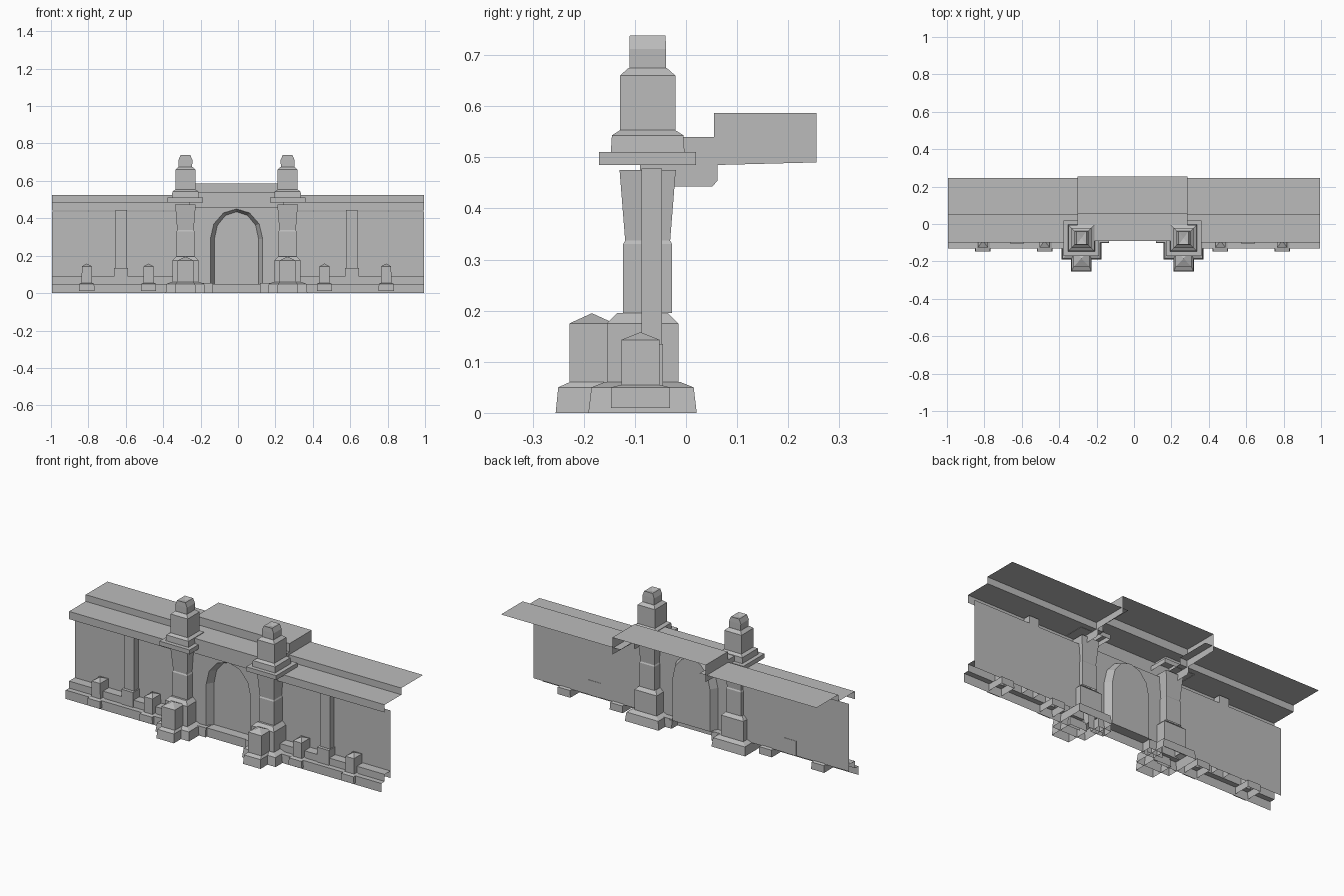
import bpy
import math

cube = bpy.data.objects.get("Cube")
if cube:
    bpy.data.objects.remove(cube, do_unlink=True)

stone = bpy.data.materials.new("grey_stone")
stone.use_nodes = True
GREY = (0.5, 0.5, 0.5, 1)
stone.diffuse_color = GREY
stone.node_tree.nodes["Principled BSDF"].inputs["Base Color"].default_value = GREY

MID = -0.008  # centre line of the gateway


def make(name, verts, faces):
    mesh = bpy.data.meshes.new(name)
    mesh.from_pydata(verts, [], faces)
    mesh.materials.append(stone)
    mesh.update()
    obj = bpy.data.objects.new(name, mesh)
    bpy.context.scene.collection.objects.link(obj)
    return obj


def stack(name, cx, cy, rings, apex=None, closed=True):
    """Rectangular shell through rings of (half x, half y, z), open below."""
    verts, faces = [], []
    for hx, hy, z in rings:
        verts += [(cx + sx * hx, cy + sy * hy, z)
                  for sx, sy in ((-1, -1), (1, -1), (1, 1), (-1, 1))]
    for r in range(len(rings) - 1):
        for i in range(4):
            j = (i + 1) % 4
            faces.append((4 * r + i, 4 * r + j, 4 * r + 4 + j, 4 * r + 4 + i))
    top = len(verts) - 4
    if apex is not None:
        verts.append((cx, cy, apex))
        faces += [(top + i, top + (i + 1) % 4, top + 4) for i in range(4)]
    elif closed:
        faces.append(tuple(range(top, top + 4)))
    return make(name, verts, faces)


def square(*rings):
    return [(h, h, z) for h, z in rings]


def strip(name, x0, x1, profile):
    """Sheet swept along x from a (y, z) profile running front to back."""
    n = len(profile)
    verts = [(x, y, z) for x in (x0, x1) for y, z in profile]
    return make(name, verts, [(i, n + i, n + i + 1, i + 1) for i in range(n - 1)])


def side_plate(name, x, outline):
    return make(name, [(x, y, z) for y, z in outline], [tuple(range(len(outline)))])


# Side wings: wall, plinth moulding, cornice, pilasters and posts
for side, label in ((-1, "right"), (1, "left")):
    end, inner = side * 0.995, MID + side * 0.25
    x0, x1 = min(end, inner), max(end, inner)
    strip(label + "_wall", x0, x1, [(-0.048, 0.05), (-0.048, 0.435)])
    strip(label + "_plinth", x0, x1,
          [(-0.13, 0.0), (-0.13, 0.05), (-0.1, 0.05), (-0.1, 0.09), (-0.048, 0.09)])
    strip(label + "_cornice", x0, x1,
          [(-0.1, 0.443), (-0.1, 0.487), (0.05, 0.487), (0.05, 0.525), (0.245, 0.525)])
    px = MID + side * 0.617
    stack(label + "_pilaster", px, -0.067, [(0.031, 0.02, 0.13), (0.031, 0.02, 0.478)])
    stack(label + "_pilaster_block", px, -0.075, [(0.037, 0.03, 0.05), (0.037, 0.03, 0.135)])
    for k, off in enumerate((0.47, 0.8)):
        stack(f"{label}_post_{k}", MID + side * off, -0.089,
              [(0.041, 0.058, 0.01), (0.039, 0.057, 0.05), (0.028, 0.037, 0.055),
               (0.027, 0.037, 0.143)], apex=0.158)

# Towers
for side, label in ((-1, "right"), (1, "left")):
    tx = MID + side * 0.273
    stack(label + "_tower_base", tx, -0.085,
          square((0.106, 0), (0.1, 0.05), (0.075, 0.06), (0.07, 0.06),
                 (0.07, 0.175), (0.05, 0.195)))
    stack(label + "_tower_shaft", tx, -0.075,
          square((0.048, 0.195), (0.048, 0.33), (0.044, 0.337), (0.055, 0.475)),
          closed=False)
    stack(label + "_tower_cap", tx, -0.075,
          square((0.095, 0.485), (0.095, 0.51), (0.072, 0.51), (0.07, 0.543),
                 (0.054, 0.553), (0.054, 0.66), (0.037, 0.675)))
    stack(label + "_finial", tx, -0.075,
          [(0.036, 0.036, 0.675), (0.037, 0.036, 0.712), (0.026, 0.035, 0.738)], apex=0.73)
    stack(label + "_pedestal", tx, -0.184,
          [(0.055, 0.071, 0), (0.052, 0.066, 0.05), (0.042, 0.044, 0.06),
           (0.042, 0.044, 0.175)], apex=0.195)

# Raised centre cornice with its end plates
CENTRE = [(-0.09, 0.455), (-0.09, 0.54), (0.055, 0.54), (0.055, 0.587), (0.255, 0.587)]
strip("centre_cornice", MID - 0.294, MID + 0.294, CENTRE)
for side, label in ((-1, "right"), (1, "left")):
    side_plate(label + "_cornice_end", MID + side * 0.294,
               CENTRE + [(0.255, 0.49), (0.062, 0.485), (0.062, 0.455),
                         (0.052, 0.443), (-0.09, 0.443)])

# Arched gateway: front wall, splayed reveal and recessed door
SPRING, FLOOR, STEPS = 0.29, 0.05, 6


def arch(half, rise, y):
    pts = [(MID - half, y, FLOOR)]
    for i in range(STEPS + 1):
        a = math.pi * (1 - i / STEPS)
        pts.append((MID + half * math.cos(a), y, SPRING + rise * math.sin(a)))
    return pts + [(MID + half, y, FLOOR)]


outer = arch(0.14, 0.16, -0.075)
door = arch(0.118, 0.145, -0.035)
n = len(outer)
make("arch_reveal", outer + door, [(i, i + 1, n + i + 1, n + i) for i in range(n - 1)])
make("door", door, [tuple(range(n))])

WALL_TOP = 0.46
upper = outer[1:-1]
m = len(upper)
above = [(x, y, WALL_TOP) for x, y, z in upper]
make("arch_spandrel", upper + above, [(i, i + 1, m + i + 1, m + i) for i in range(m - 1)])
for side, label in ((-1, "right"), (1, "left")):
    xs = sorted((MID + side * 0.14, MID + side * 0.24))
    strip(label + "_arch_jamb", xs[0], xs[1], [(-0.075, 0), (-0.075, WALL_TOP)])
    stack(label + "_jamb_plinth", MID + side * 0.165, -0.07,
          [(0.04, 0.032, 0), (0.04, 0.03, 0.053)])
strip("threshold", MID - 0.14, MID + 0.14, [(-0.09, 0), (-0.09, 0.05), (-0.035, 0.05)])
